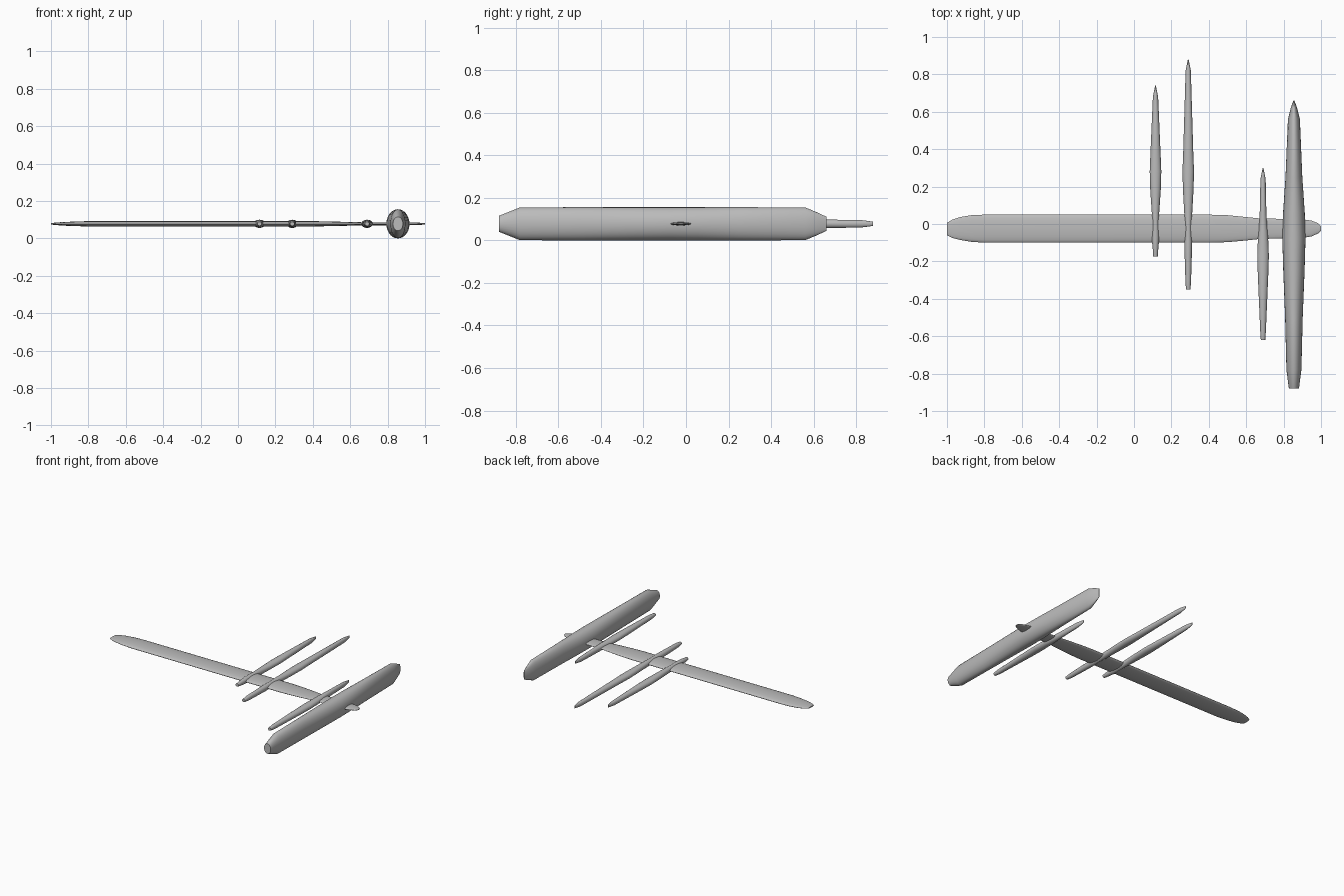
import bpy, bmesh, math
from mathutils import Vector

if "Cube" in bpy.data.objects:
    bpy.data.objects.remove(bpy.data.objects["Cube"])

Z = 0.078  # shared centre height

grey = bpy.data.materials.new("plain grey")
grey.diffuse_color = (0.5, 0.5, 0.5, 1)
grey.use_nodes = True
grey.node_tree.nodes["Principled BSDF"].inputs["Base Color"].default_value = grey.diffuse_color


def loft(name, stations, place, sides):
    """Skin elliptical rings; place(station, cos, sin) gives a point."""
    bm = bmesh.new()
    rings = []
    for s in stations:
        ring = []
        for i in range(sides):
            a = 2 * math.pi * i / sides
            ring.append(bm.verts.new(Vector(place(s, math.cos(a), math.sin(a)))))
        rings.append(ring)
    for r0, r1 in zip(rings, rings[1:]):
        for i in range(sides):
            j = (i + 1) % sides
            bm.faces.new((r0[i], r0[j], r1[j], r1[i]))
    bm.faces.new(rings[0])
    bm.faces.new(rings[-1])
    bmesh.ops.recalc_face_normals(bm, faces=bm.faces)
    me = bpy.data.meshes.new(name)
    bm.to_mesh(me)
    bm.free()
    me.materials.append(grey)
    ob = bpy.data.objects.new(name, me)
    bpy.context.collection.objects.link(ob)
    bpy.context.view_layer.objects.active = ob
    ob.select_set(True)
    bpy.ops.object.shade_smooth_by_angle(angle=math.radians(35))
    ob.select_set(False)
    return ob


def pod(name, x, stations, sides=20):
    # station: y, half width, half height
    return loft(name, stations,
                lambda s, c, n: (x + s[1] * c, s[0], Z + s[2] * n), sides)


# long flat wing: x, back edge y, front edge y, half thickness
wing = [(-1.0, .006, -.06, .004), (-.97, .024, -.075, .007),
        (-.93, .037, -.085, .010), (-.87, .047, -.095, .012),
        (-.8, .05, -.10, .0145), (.4, .05, -.10, .0145),
        (.5, .047, -.097, .012), (.6, .037, -.088, .010),
        (.67, .030, -.080, .008), (.9, .025, -.075, .008),
        (.95, .018, -.066, .007), (.985, .004, -.05, .005),
        (1.0, -.012, -.035, .003)]
loft("wing", wing,
     lambda s, c, n: (s[0], (s[1] + s[2]) / 2 + (s[1] - s[2]) / 2 * c, Z + s[3] * n), 20)

# large body, blunt nose in front and a vertical knife edge behind
pod("main_body", .855,
    [(-.88, .027, .037), (-.78, .040, .077), (-.5, .047, .078),
     (-.25, .057, .078), (-.08, .062, .078), (.06, .058, .078),
     (.25, .045, .078), (.56, .032, .077), (.62, .017, .052), (.66, .003, .033)], 28)

# three slender pods: name, x, nose y, tail y, widest y, waist y
for name, x, y0, y1, yw, yn in (("left_pod", .115, -.175, .74, .28, .02),
                                ("middle_pod", .29, -.35, .88, .28, -.02),
                                ("right_pod", .69, -.62, .30, -.17, .05)):
    st = [(y0, .012, .011), (y0 + .045, .015, .018), (yw, .031, .022),
          (yw - .1, .028, .022), (yw + .1, .027, .022),
          (y1 - .06, .014, .018), (y1, .002, .010)]
    if yn < yw:
        st += [(yn, .017, .022), (yn - .09, .021, .022)]
    else:
        st += [(yn, .018, .022)]
    pod(name, x, sorted(st))
